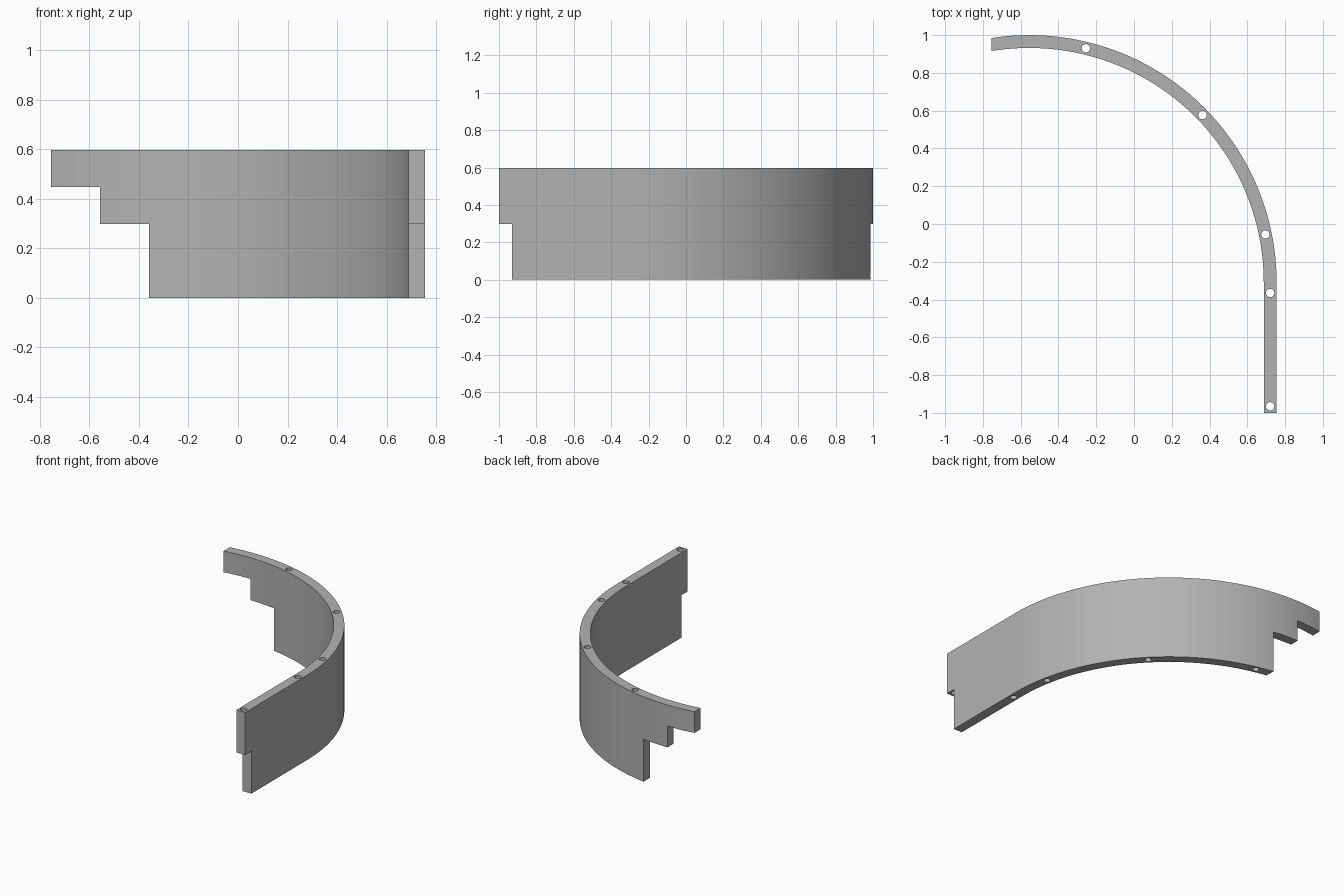
import bpy, bmesh, math
from mathutils import Vector

if "Cube" in bpy.data.objects:
    bpy.data.objects.remove(bpy.data.objects["Cube"])

# Main dimensions
HEIGHT = 0.597
END_X, OUT_X = -0.755, 0.755
RADIUS, THICK = 1.31, 0.068
CX, CY = OUT_X - RADIUS, 1 - RADIUS
SEGMENTS = 64

grey = bpy.data.materials.new("grey")
grey.use_nodes = True
COLOUR = (0.45, 0.45, 0.45, 1)
grey.diffuse_color = COLOUR
grey.node_tree.nodes["Principled BSDF"].inputs["Base Color"].default_value = COLOUR


def prism(name, outline, z0, z1):
    """Extrude a plan outline between two heights."""
    bm = bmesh.new()
    face = bm.faces.new([bm.verts.new((x, y, z0)) for x, y in outline])
    new = bmesh.ops.extrude_face_region(bm, geom=[face])["geom"]
    verts = [v for v in new if isinstance(v, bmesh.types.BMVert)]
    bmesh.ops.translate(bm, verts=verts, vec=Vector((0, 0, z1 - z0)))
    bmesh.ops.recalc_face_normals(bm, faces=bm.faces)
    mesh = bpy.data.meshes.new(name)
    bm.to_mesh(mesh)
    bm.free()
    mesh.materials.append(grey)
    obj = bpy.data.objects.new(name, mesh)
    bpy.context.collection.objects.link(obj)
    return obj


def rect(x0, x1, y0, y1):
    return [(x0, y0), (x1, y0), (x1, y1), (x0, y1)]


def circle(x, y, r, n=24):
    turns = [2 * math.pi * i / n for i in range(n)]
    return [(x + r * math.cos(a), y + r * math.sin(a)) for a in turns]


def arc(r):
    """Quarter curve running from the straight section to the far end."""
    end = math.acos((END_X - CX) / r)
    angles = [end * i / SEGMENTS for i in range(SEGMENTS + 1)]
    return [(CX + r * math.cos(a), CY + r * math.sin(a)) for a in angles]


# Curved wall with its straight section
plan = [(OUT_X - THICK, -1), (OUT_X, -1)] + arc(RADIUS) + arc(RADIUS - THICK)[::-1]
wall = prism("curved_wall", plan, 0, HEIGHT)

# Stepped ends and lap joint
cutters = [
    prism("upper_step_cutter", rect(-1, -0.556, 0, 2), -1, HEIGHT * 0.75),
    prism("lower_step_cutter", rect(-1, -0.36, 0, 2), -1, HEIGHT * 0.5),
    prism("lap_cutter", rect(0, 1, -2, -0.93), -1, HEIGHT * 0.5),
]

# Vertical pin holes along the centre line
mid = RADIUS - THICK / 2
pins = [(OUT_X - THICK / 2, y) for y in (-0.965, -0.365)]
pins += [(CX + mid * math.cos(math.radians(a)), CY + mid * math.sin(math.radians(a)))
         for a in (11.5, 44, 76.4)]
cutters += [prism("pin_hole_cutter", circle(x, y, 0.022), -1, 1) for x, y in pins]

# Apply the cuts
bpy.ops.object.select_all(action="DESELECT")
wall.select_set(True)
bpy.context.view_layer.objects.active = wall
for cutter in cutters:
    mod = wall.modifiers.new(cutter.name, "BOOLEAN")
    mod.operation, mod.solver, mod.object = "DIFFERENCE", "EXACT", cutter
    bpy.ops.object.modifier_apply(modifier=mod.name)
for cutter in cutters:
    bpy.data.objects.remove(cutter)

bpy.ops.object.shade_smooth_by_angle(angle=math.radians(30))
